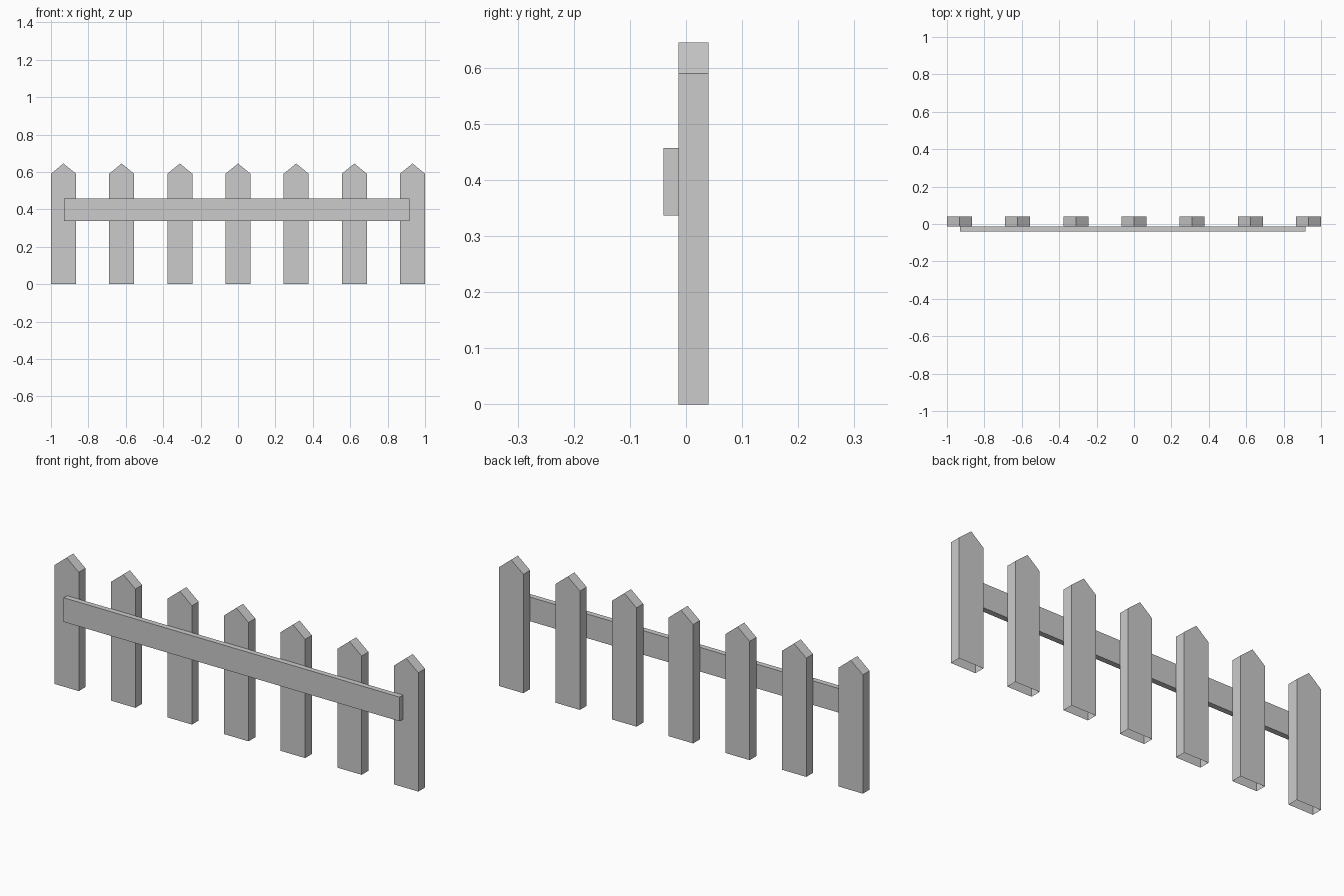
import bpy, bmesh

if "Cube" in bpy.data.objects:
    bpy.data.objects.remove(bpy.data.objects["Cube"])


def extruded(name, profile, y0, y1, open_bottom=False):
    """Extrude an x-z profile from y0 (front) to y1 (back)."""
    bm = bmesh.new()
    front = bm.faces.new([bm.verts.new((x, y0, z)) for x, z in profile])
    res = bmesh.ops.extrude_face_region(bm, geom=[front], use_keep_orig=True)
    moved = [g for g in res["geom"] if isinstance(g, bmesh.types.BMVert)]
    bmesh.ops.translate(bm, verts=moved, vec=(0, y1 - y0, 0))
    bmesh.ops.recalc_face_normals(bm, faces=bm.faces)
    if open_bottom:
        base = [f for f in bm.faces if all(abs(v.co.z) < 1e-5 for v in f.verts)]
        bmesh.ops.delete(bm, geom=base, context='FACES_ONLY')
    mesh = bpy.data.meshes.new(name)
    bm.to_mesh(mesh)
    bm.free()
    obj = bpy.data.objects.new(name, mesh)
    bpy.context.collection.objects.link(obj)
    return obj


# Pointed pickets, hollow at the ground end
HALF_W, SHOULDER, TIP = 0.067, 0.59, 0.645
SPACING = (1.0 - HALF_W) / 3
picket_profile = [(-HALF_W, 0), (HALF_W, 0), (HALF_W, SHOULDER),
                  (0, TIP), (-HALF_W, SHOULDER)]
for i in range(7):
    picket = extruded(f"picket_{i + 1}", picket_profile, -0.013, 0.04, open_bottom=True)
    picket.location.x = (i - 3) * SPACING

# Rail across the front
extruded("rail", [(-0.93, 0.337), (0.916, 0.337), (0.916, 0.457), (-0.93, 0.457)],
         -0.04, -0.013)
